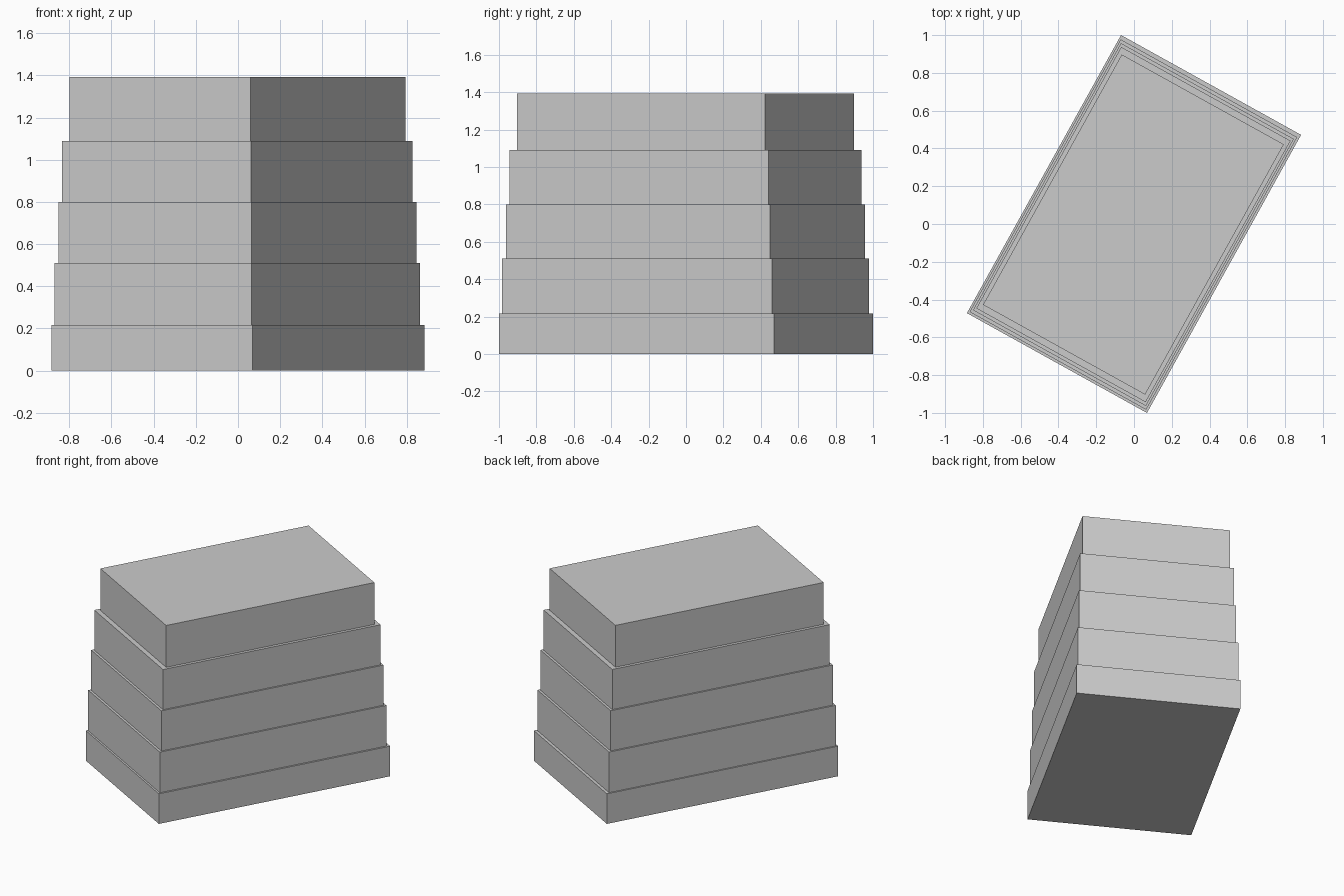
import bpy
import math

if "Cube" in bpy.data.objects:
    bpy.data.objects.remove(bpy.data.objects["Cube"])

LENGTH, WIDTH, ANGLE = 1.683, 1.09, math.radians(61)


def block(name, scale, z0, z1, offset):
    bpy.ops.mesh.primitive_cube_add(
        size=1, location=(offset, offset, (z0 + z1) / 2), rotation=(0, 0, ANGLE))
    ob = bpy.context.object
    ob.name = name
    ob.scale = (LENGTH * scale, WIDTH * scale, z1 - z0)


# Stacked tiers, each slightly smaller than the one below
levels = [0, 0.217, 0.51, 0.80, 1.09, 1.392]
scales = [1.0, 0.98, 0.96, 0.94, 0.90]
names = ["base_tier", "second_tier", "third_tier", "fourth_tier", "top_tier"]
for i, name in enumerate(names):
    block(name, scales[i], levels[i], levels[i + 1], -0.003 if i else 0)
